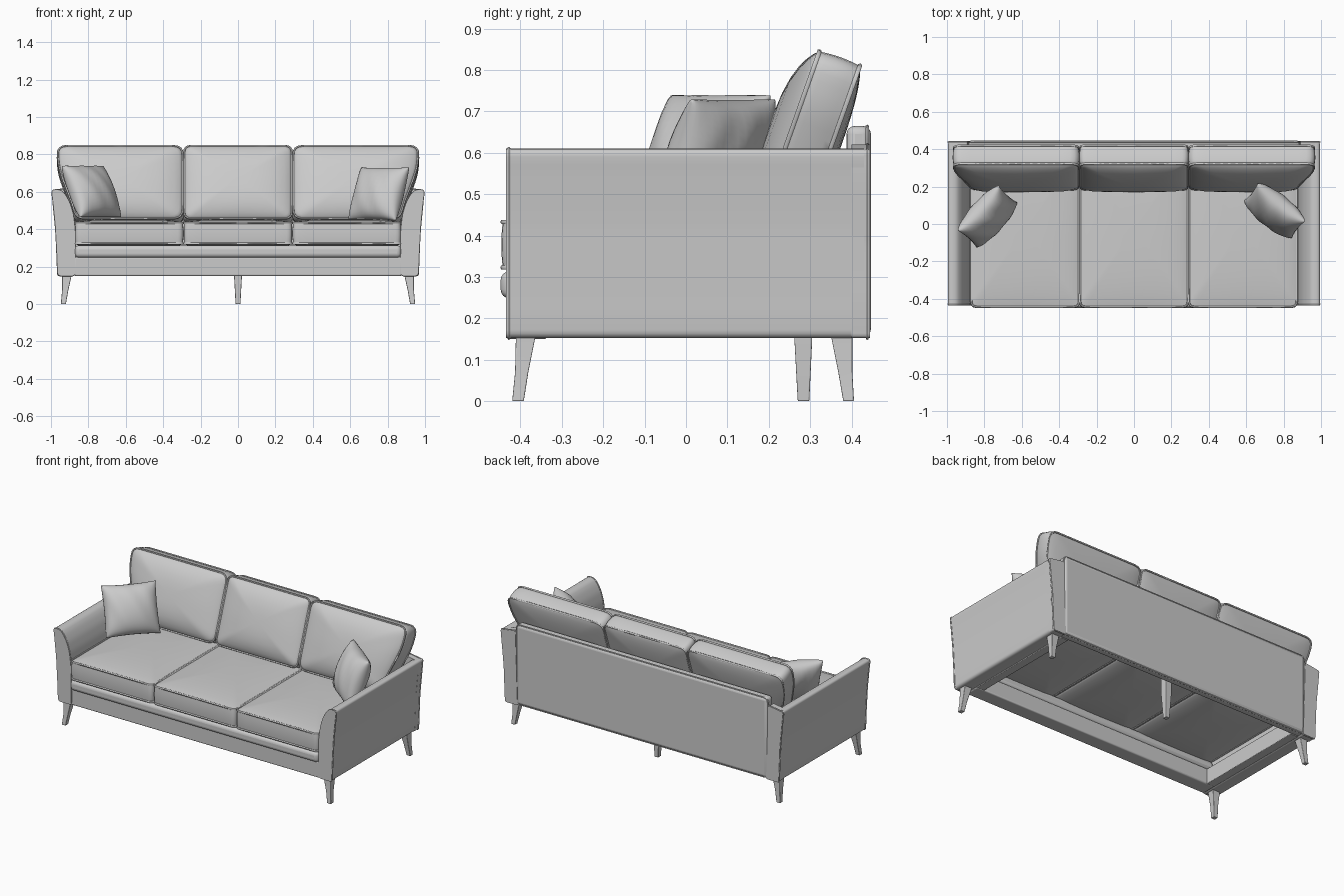
import bpy, bmesh, math
from mathutils import Vector as V

if "Cube" in bpy.data.objects:
    bpy.data.objects.remove(bpy.data.objects["Cube"])


def finish(name, bm, mirror=False, bevel=0, angle=40):
    bmesh.ops.recalc_face_normals(bm, faces=bm.faces)
    me = bpy.data.meshes.new(name)
    bm.to_mesh(me)
    bm.free()
    me.shade_smooth()
    me.set_sharp_from_angle(angle=math.radians(angle))
    ob = bpy.data.objects.new(name, me)
    bpy.context.collection.objects.link(ob)
    if bevel:
        m = ob.modifiers.new("Bevel", "BEVEL")
        m.width, m.segments = bevel, 4
        m.limit_method = "ANGLE"
    if mirror:
        ob.modifiers.new("Mirror", "MIRROR")
    return ob


def loft(bm, rings, cap=True, closed=False):
    """Skin a list of equally long point loops."""
    vs = [[bm.verts.new(p) for p in r] for r in rings]
    n = len(vs[0])
    pairs = list(zip(vs, vs[1:])) + ([(vs[-1], vs[0])] if closed else [])
    for a, b in pairs:
        for i in range(n):
            j = (i + 1) % n
            bm.faces.new((a[i], a[j], b[j], b[i]))
    if cap and not closed:
        bm.faces.new(vs[0])
        bm.faces.new(vs[-1])


def tube(bm, path, normal, r=0.006, sides=6):
    """Piping along a closed planar path."""
    rings = []
    for i, p in enumerate(path):
        t = (path[(i + 1) % len(path)] - path[i - 1]).normalized()
        side = t.cross(normal).normalized()
        rings.append([p + r * (math.cos(a) * side + math.sin(a) * normal)
                      for a in (2 * math.pi * k / sides for k in range(sides))])
    loft(bm, rings, closed=True)


def outline(points, radius, step=0.04):
    """Round the corners of a 2D polygon and subdivide its long edges."""
    pts, out = [V(p) for p in points], []
    for i, p in enumerate(pts):
        a, b = pts[i - 1] - p, pts[(i + 1) % len(pts)] - p
        s = p + a.normalized() * min(radius, a.length * .45)
        e = p + b.normalized() * min(radius, b.length * .45)
        out += [s * (1 - t) ** 2 + p * 2 * t * (1 - t) + e * t * t for t in (0, .25, .5, .75, 1)]
    res = []
    for a, b in zip(out, out[1:] + out[:1]):
        n = max(1, int((b - a).length / step))
        res += [a.lerp(b, k / n) for k in range(n)]
    return res


def cushion(name, out, place, half, front, back, bulge=.008, mirror=False):
    """Boxed cushion: domed faces, slightly bulging border, piped seams."""
    xs, ys = [p.x for p in out], [p.y for p in out]
    c = V(((min(xs) + max(xs)) / 2, (min(ys) + max(ys)) / 2))
    w, d = (max(xs) - min(xs)) / 2, (max(ys) - min(ys)) / 2

    def ring(s, h):
        pts = []
        for p in out:
            q = p - c
            e = V((q.x / w, q.y / d)).normalized()
            k = min(1, s)
            q = (q * k + V((e.x * w, e.y * d)) * (1 - k)) * s
            pts.append(place(c.x + q.x, c.y + q.y, h))
        return pts

    steps = (.03, .2, .4, .6, .75, .87, .95, 1)
    dome = lambda s: (1 - s ** 3) ** .8
    rings = [ring(s, -half - back * dome(s)) for s in steps]
    rings += [ring(1 + bulge * (1 - k * k), half * k) for k in (-.6, -.2, .2, .6)]
    rings += [ring(s, half + front * dome(s)) for s in reversed(steps)]
    bm = bmesh.new()
    loft(bm, rings)
    normal = (place(0, 0, 1) - place(0, 0, 0)).normalized()
    for h in (-half, half):
        tube(bm, ring(1, h), normal)
    return finish(name, bm, mirror, angle=60)


def box(name, x0, x1, y0, y1, z0, z1, bevel, mirror=False):
    bm = bmesh.new()
    loft(bm, [[V((x0, y0, z)), V((x1, y0, z)), V((x1, y1, z)), V((x0, y1, z))] for z in (z0, z1)])
    return finish(name, bm, mirror, bevel)


def panel(name, pts, y0, y1, pipes):
    """Profile in the x-z plane pulled along y, piped at the given depths, mirrored."""
    bm = bmesh.new()
    loft(bm, [[V((p.x, y, p.y)) for p in pts] for y in (y0, y1)])
    for y in pipes:
        tube(bm, [V((p.x, y, p.y)) for p in pts], V((0, 1, 0)), .004)
    finish(name, bm, mirror=True)


# Flared arms with piped fronts, and the corner posts closing them at the back
panel("arms", outline([(.87, .152), (.963, .152), (.966, .25), (.975, .42), (.988, .55),
                       (.996, .61), (.95, .61), (.925, .585), (.9, .54), (.882, .48),
                       (.872, .40)], .02, .1), -.435, .43, (-.428,))
panel("back_corner_posts", outline([(.875, .152), (.963, .152), (.972, .38), (.994, .606),
                                    (.89, .622)], .012, .1), .40, .445, (.438,))

# Front rail, rounded roll above it, side rails and back panel
box("front_rail", -.875, .875, -.431, -.335, .15, .252, .008)
box("front_roll", -.872, .872, -.448, -.335, .248, .314, .022)
box("side_rails", .82, .875, -.40, .40, .152, .25, .004, mirror=True)
box("back_panel", -.885, .885, .388, .447, .155, .665, .02)
back = outline([(-.885, .158), (.885, .158), (.885, .663), (-.885, .663)], .03, .2)
bm = bmesh.new()
tube(bm, [V((p.x, .438, p.y)) for p in back], V((0, 1, 0)), .005)
finish("back_piping", bm)

# Three seat cushions
for i in (-1, 0, 1):
    x0, x1 = i * .582 - .288, i * .582 + .288
    seat = outline([(x0, -.443), (x1, -.443), (x1, .385), (x0, .385)], .03)
    cushion("seat_cushion", seat, lambda x, y, h: V((x, y, .378 + h)), .055, .024, .04)

# Leaning back cushions, the outer ones flared over the arms
TILT = math.radians(19.5)
UP, OUT = V((0, math.sin(TILT), math.cos(TILT))), V((0, -math.cos(TILT), math.sin(TILT)))


def lean(x, v, h):
    return V((x, .234, .44)) + UP * v + OUT * h


mid = outline([(-.287, 0), (.287, 0), (.287, .411), (-.287, .411)], .035)
cushion("middle_back_cushion", mid, lean, .052, .054, .022, .02)
side = outline([(.296, 0), (.865, 0), (.885, .08), (.925, .19), (.958, .29),
                (.966, .411), (.296, .411)], .05)
cushion("side_back_cushions", side, lean, .052, .054, .022, .02, mirror=True)


# Scatter pillows with pinched edges
def pillow(name, centre, facing, tilt, w=.162, h=.152, t=.08, n=20):
    f = V((facing[0], facing[1], 0)).normalized()
    z = V((0, 0, 1))
    across = z.cross(f)
    up = z * math.cos(tilt) - f * math.sin(tilt)
    norm = across.cross(up)
    bm = bmesh.new()
    for sgn in (-1, 1):
        grid = []
        for i in range(n + 1):
            u = -math.cos(math.pi * i / n)
            row = []
            for j in range(n + 1):
                v = -math.cos(math.pi * j / n)
                puff = max(0, (1 - u * u) * (1 - v * v)) ** .42
                puff *= 1 + .04 * math.sin(9 * u + 4 * v)
                a = w * u * (1 - .045 * (1 - v * v))
                b = h * v * (1 - .045 * (1 - u * u))
                row.append(bm.verts.new(V(centre) + across * a + up * b + norm * sgn * t * puff))
            grid.append(row)
        for i in range(n):
            for j in range(n):
                bm.faces.new((grid[i][j], grid[i + 1][j], grid[i + 1][j + 1], grid[i][j + 1]))
    bmesh.ops.remove_doubles(bm, verts=bm.verts, dist=.0002)
    finish(name, bm, angle=80)


pillow("left_pillow", (-.783, .04, .602), (.74, -.67), math.radians(26))
pillow("right_pillow", (.752, .07, .588), (-.62, -.78), math.radians(22))


# Tapered splayed legs from square sections (z, x0, x1, y0, y1)
def leg(name, sections, mirror):
    bm = bmesh.new()
    loft(bm, [[V((a, c, z)), V((b, c, z)), V((b, d, z)), V((a, d, z))] for z, a, b, c, d in sections])
    finish(name, bm, mirror, bevel=.003)


leg("front_legs", [(0, .92, .947, -.42, -.392), (.07, .908, .941, -.413, -.381),
                   (.16, .888, .94, -.411, -.363)], True)
leg("back_legs", [(0, .92, .947, .38, .406), (.07, .908, .941, .368, .402),
                  (.16, .888, .94, .35, .402)], True)
leg("centre_leg", [(0, -.013, .013, .27, .298), (.15, -.021, .021, .262, .305),
                   (.33, -.021, .021, .262, .305)], False)
